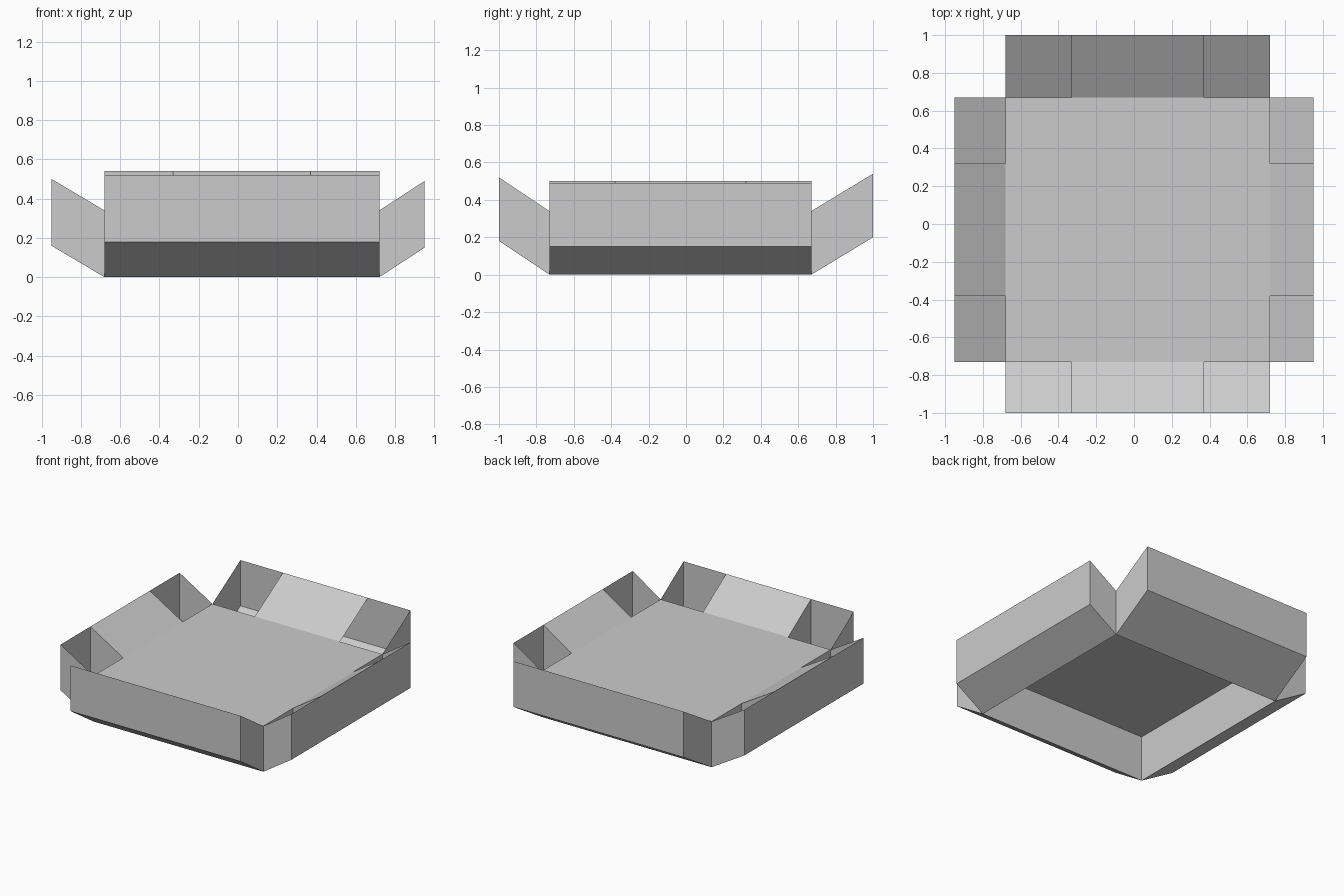
import bpy
import bmesh
from mathutils import Vector

if "Cube" in bpy.data.objects:
    bpy.data.objects.remove(bpy.data.objects["Cube"])

X0, X1, Y0, Y1, H = -0.68, 0.72, -0.73, 0.67, 0.34
UP = Vector((0, 0, H))


def make(name, quads):
    bm = bmesh.new()
    for q in quads:
        bm.faces.new([bm.verts.new(p) for p in q])
    bmesh.ops.remove_doubles(bm, verts=bm.verts, dist=1e-4)
    bmesh.ops.recalc_face_normals(bm, faces=bm.faces)
    me = bpy.data.meshes.new(name)
    bm.to_mesh(me)
    bm.free()
    bpy.context.collection.objects.link(bpy.data.objects.new(name, me))


def wall(a, b):
    return [a, b, b + UP, a + UP]


# Centre block: raised deck and four walls, open underneath
c = [Vector(p) for p in ((X0, Y0, 0), (X1, Y0, 0), (X1, Y1, 0), (X0, Y1, 0))]
make("centre_block", [[p + UP for p in c]] +
     [wall(c[i], c[(i + 1) % 4]) for i in range(4)])


# Rising side troughs: covered in the middle half, open at both ends
def trough(name, a, b, out, dividers=True):
    m0, m1 = a.lerp(b, 0.25), a.lerp(b, 0.75)
    quads = [wall(p + out, q + out) for p, q in ((a, m0), (m0, m1), (m1, b))]
    quads += [[p, q, q + out, p + out] for p, q in ((a, m0), (m0, m1), (m1, b))]
    quads.append([m0 + UP, m1 + UP, m1 + UP + out, m0 + UP + out])
    quads += [wall(p, p + out) for p in (a, b)]
    if dividers:
        quads += [wall(p, p + out) for p in (m0, m1)]
    make(name, quads)


trough("front_trough", c[0], c[1], Vector((0, -0.27, 0.18)))
trough("right_trough", c[1], c[2], Vector((0.23, 0, 0.15)))
trough("back_trough", c[2], c[3], Vector((0, 0.33, 0.20)), dividers=False)
trough("left_trough", c[3], c[0], Vector((-0.27, 0, 0.16)))
